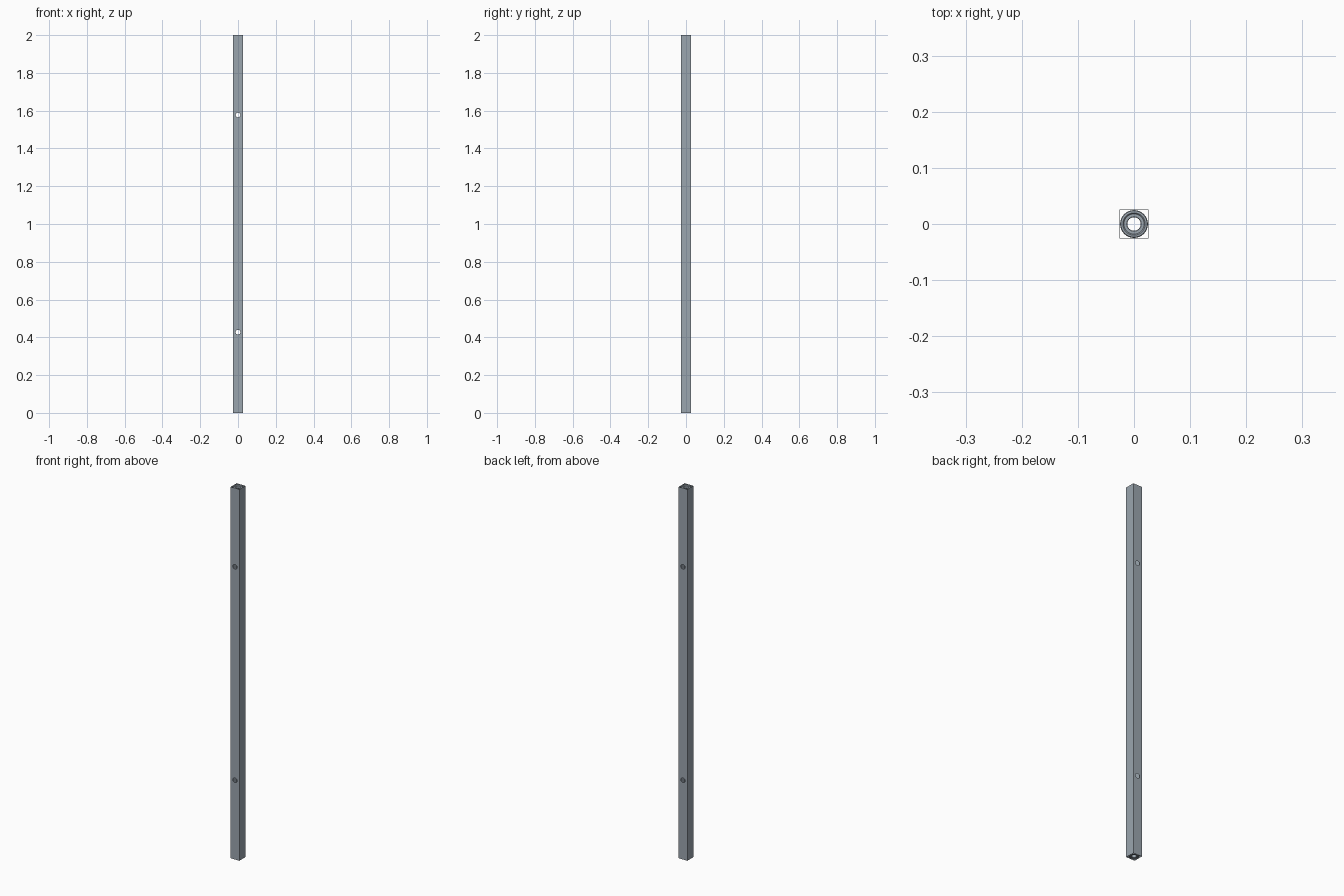
import bpy, bmesh, math

if "Cube" in bpy.data.objects:
    bpy.data.objects.remove(bpy.data.objects["Cube"])

HALF = 0.026          # half width of the square tube
WALL = 0.001          # sheet thickness
HEIGHT = 2.0
HOLES = (0.427, 1.577)  # heights of the through holes
HOLE_R = 0.0125
SEG = 24

steel = bpy.data.materials.new("blue_grey_steel")
steel.diffuse_color = (0.33, 0.38, 0.43, 1)
steel.use_nodes = True
steel.node_tree.nodes["Principled BSDF"].inputs["Base Color"].default_value = steel.diffuse_color


def make_object(name, bm):
    bmesh.ops.remove_doubles(bm, verts=bm.verts, dist=1e-5)
    bmesh.ops.recalc_face_normals(bm, faces=bm.faces)
    mesh = bpy.data.meshes.new(name)
    bm.to_mesh(mesh)
    bm.free()
    mesh.materials.append(steel)
    obj = bpy.data.objects.new(name, mesh)
    bpy.context.collection.objects.link(obj)
    return obj


def quad(bm, pts):
    bm.faces.new([bm.verts.new(p) for p in pts])


def drilled_wall(bm, y):
    # plain strips between the holes
    levels = [0] + [z + s * HALF for z in HOLES for s in (-1, 1)] + [HEIGHT]
    for lo, hi in zip(levels[::2], levels[1::2]):
        quad(bm, [(-HALF, y, lo), (HALF, y, lo), (HALF, y, hi), (-HALF, y, hi)])
    # square patches with a round opening
    for z in HOLES:
        inner, outer = [], []
        for i in range(SEG):
            a = 2 * math.pi * i / SEG
            c, s = math.cos(a), math.sin(a)
            k = HALF / max(abs(c), abs(s))
            inner.append((HOLE_R * c, y, z + HOLE_R * s))
            outer.append((k * c, y, z + k * s))
        for i in range(SEG):
            j = (i + 1) % SEG
            quad(bm, [inner[i], outer[i], outer[j], inner[j]])


def plain_wall(bm, x):
    # side wall split at the same heights, so its edges match the drilled walls
    levels = {0, HEIGHT}
    for z in HOLES:
        for i in range(SEG):
            a = 2 * math.pi * i / SEG
            c, s = math.cos(a), math.sin(a)
            if abs(c) > abs(s) - 1e-6:
                levels.add(round(z + HALF * s / max(abs(c), abs(s)), 6))
    levels = sorted(levels)
    for lo, hi in zip(levels, levels[1:]):
        quad(bm, [(x, -HALF, lo), (x, HALF, lo), (x, HALF, hi), (x, -HALF, hi)])


def end_ring(name, z, direction):
    # lathed collar: rounded outer shoulder, step, central bore
    profile = [(0.0248, 0.022), (0.0248, 0.003), (0.0235, 0.0005), (0.020, 0),
               (0.018, 0.002), (0.013, 0.002), (0.012, 0.003), (0.012, 0.022)]
    bm = bmesh.new()
    n = len(profile)
    rings = []
    for i in range(32):
        a = 2 * math.pi * i / 32
        rings.append([bm.verts.new((r * math.cos(a), r * math.sin(a), z + direction * d))
                      for r, d in profile])
    for i in range(32):
        p, q = rings[i], rings[(i + 1) % 32]
        for j in range(n):
            k = (j + 1) % n
            bm.faces.new((p[j], q[j], q[k], p[k]))
    obj = make_object(name, bm)
    bpy.ops.object.select_all(action='DESELECT')
    obj.select_set(True)
    bpy.context.view_layer.objects.active = obj
    bpy.ops.object.shade_smooth_by_angle(angle=math.radians(35))


# square sheet tube, drilled front to back
tube = bmesh.new()
for side in (-HALF, HALF):
    drilled_wall(tube, side)
    plain_wall(tube, side)
tube_obj = make_object("square_tube", tube)
sheet = tube_obj.modifiers.new("wall_thickness", 'SOLIDIFY')
sheet.thickness = WALL
sheet.offset = -1
sheet.use_even_offset = True

# collars inside both ends
end_ring("bottom_collar", 0.001, 1)
end_ring("top_collar", HEIGHT - 0.001, -1)
